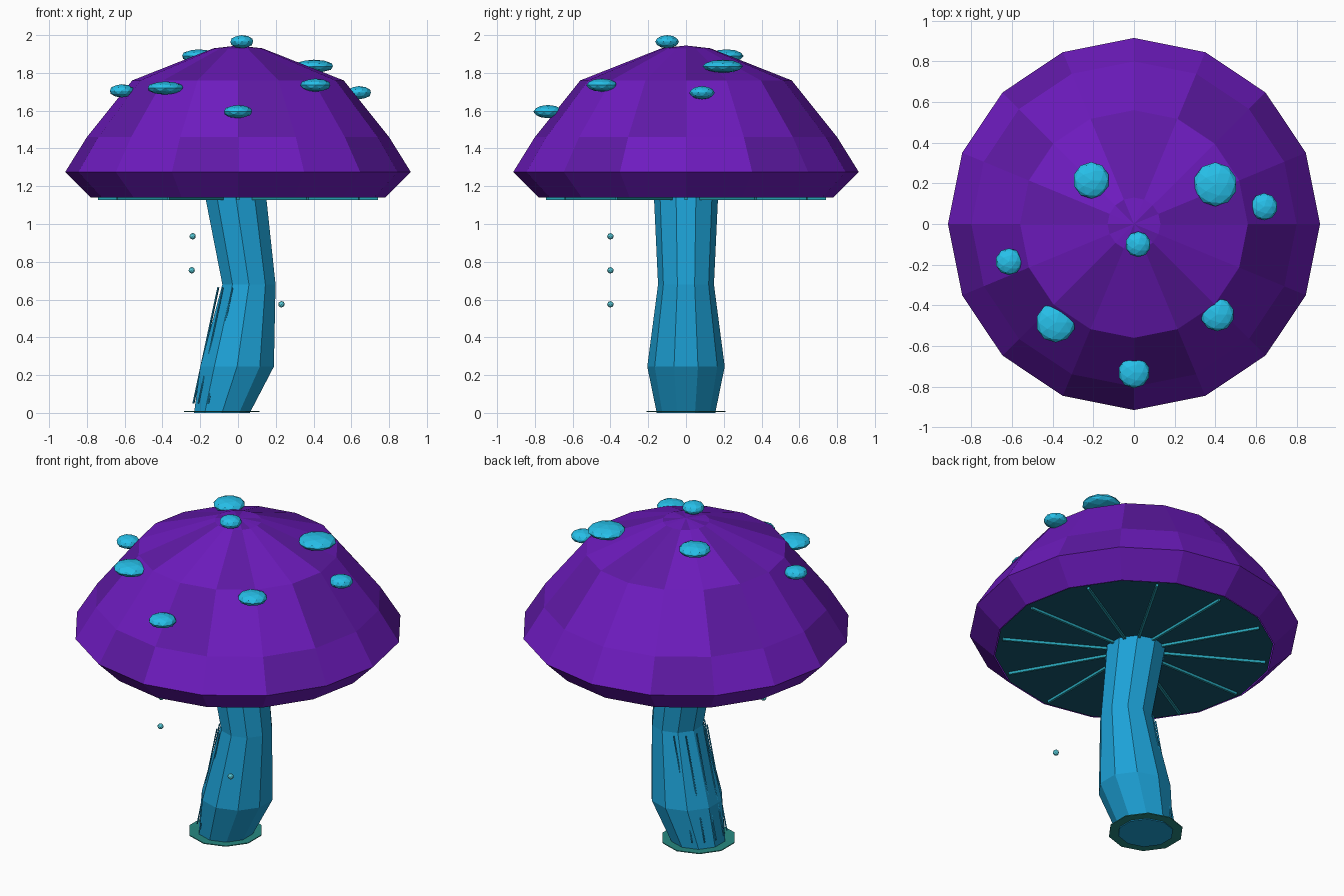
import bpy, bmesh
from math import sin, cos, tau, radians
from mathutils import Vector, Matrix

if "Cube" in bpy.data.objects:
    bpy.data.objects.remove(bpy.data.objects["Cube"])


def material(name, rgb):
    m = bpy.data.materials.new(name)
    m.diffuse_color = (*rgb, 1)
    m.use_nodes = True
    m.node_tree.nodes["Principled BSDF"].inputs["Base Color"].default_value = m.diffuse_color
    return m


purple = material("purple", (0.155, 0.011, 0.52))
dark_purple = material("dark_purple", (0.115, 0.010, 0.38))
cyan = material("cyan", (0.02, 0.53, 0.82))
blue = material("blue", (0.012, 0.36, 0.68))
under = material("under_teal", (0.008, 0.10, 0.16))
gill = material("gill_teal", (0.02, 0.36, 0.46))
moss = material("moss", (0.02, 0.25, 0.22))
glow = material("glow", (0.10, 0.60, 0.70))


def finish(bm, name, *mats):
    bmesh.ops.recalc_face_normals(bm, faces=bm.faces)
    me = bpy.data.meshes.new(name)
    bm.to_mesh(me)
    bm.free()
    for m in mats:
        me.materials.append(m)
    ob = bpy.data.objects.new(name, me)
    bpy.context.collection.objects.link(ob)
    return ob


def loft(rings, n, shade=None):
    """Skin n-sided rings given as (centre x, z, radius); radius 0 makes a tip."""
    bm = bmesh.new()
    loops = []
    for cx, z, r in rings:
        count = n if r else 1
        loops.append([bm.verts.new((cx + r * cos(tau * (k / n + 0.25)),
                                    r * sin(tau * (k / n + 0.25)), z)) for k in range(count)])
    for row, (a, b) in enumerate(zip(loops, loops[1:])):
        for k in range(n):
            j = (k + 1) % n
            top = [b[0]] if len(b) == 1 else [b[j], b[k]]
            f = bm.faces.new([a[k], a[j]] + top)
            if shade:
                f.material_index = shade(row, k)
    return bm, loops


def rod(name, a, b, r, mat, sides=6):
    d = b - a
    bm = bmesh.new()
    bmesh.ops.create_cone(bm, cap_ends=True, segments=sides, radius1=r, radius2=r, depth=d.length,
                          matrix=Matrix.Translation((a + b) / 2) @ d.to_track_quat('Z', 'Y').to_matrix().to_4x4())
    return finish(bm, name, mat)


def pebble(name, pos, r, h, mat, sub=2):
    bm = bmesh.new()
    bmesh.ops.create_icosphere(bm, subdivisions=sub, radius=1,
                               matrix=Matrix.Translation(pos) @ Matrix.Diagonal((r, r, h, 1)))
    return finish(bm, name, mat)


# Faceted cap in two purples
bm, _ = loft([(0, 1.14, 0.78), (0, 1.275, 0.915), (0, 1.46, 0.80), (0, 1.76, 0.56),
              (0, 1.93, 0.13), (0, 1.945, 0)], 16,
             lambda row, k: int(row > 0 and (k + 2 * row) % 3 == 0))
finish(bm, "cap", purple, dark_purple)

# Cap underside and radial gills
bm = bmesh.new()
bmesh.ops.create_circle(bm, cap_ends=True, segments=16, radius=0.775, matrix=Matrix.Translation((0, 0, 1.142)))
finish(bm, "cap_underside", under)
for i in range(12):
    a = tau * i / 12
    bm = bmesh.new()
    bmesh.ops.create_cube(bm, size=1, matrix=Matrix.Rotation(a, 4, 'Z')
                          @ Matrix.Translation((0.43, 0, 1.135)) @ Matrix.Diagonal((0.62, 0.014, 0.016, 1)))
    finish(bm, f"gill_{i}", gill)

# Bent stem
bm, loops = loft([(-0.085, 0, 0.155), (-0.005, 0.245, 0.205), (0.058, 0.68, 0.148), (-0.013, 1.15, 0.17)], 10)
bm.faces.new(loops[0])
bm.faces.new(loops[-1])
finish(bm, "stem", blue)

# Thin fibres along the lower stem
for i, deg in enumerate((115, 140, 165, 190, 215, 240)):
    u = Vector((cos(radians(deg)), sin(radians(deg)), 0))
    rod(f"stem_fibre_{i}", Vector((-0.075, 0, 0.05)) + u * 0.165,
        Vector((0.05, 0, 0.665)) + u * 0.158, 0.004, blue)

# Flat ring at the foot
bm, _ = loft([(-0.085, 0.008, 0.14), (-0.085, 0.01, 0.21), (-0.085, 0.005, 0.21), (-0.085, 0.004, 0.14)], 10)
finish(bm, "foot_ring", moss)

# Flattened spots on the cap
spots = [(0.02, -0.10, 1.965, 0.063), (-0.21, 0.215, 1.89, 0.09), (0.40, 0.195, 1.835, 0.108),
         (0.64, 0.085, 1.695, 0.067), (-0.615, -0.185, 1.705, 0.066), (-0.385, -0.485, 1.72, 0.098),
         (0.41, -0.445, 1.735, 0.083), (0, -0.73, 1.595, 0.078)]
for i, (x, y, z, r) in enumerate(spots):
    pebble(f"spot_{i}", (x, y, z), r, 0.035, cyan)

# Floating spores
for i, (x, z) in enumerate([(-0.24, 0.935), (-0.245, 0.755), (0.23, 0.575)]):
    pebble(f"spore_{i}", (x, -0.40, z), 0.017, 0.017, glow)
